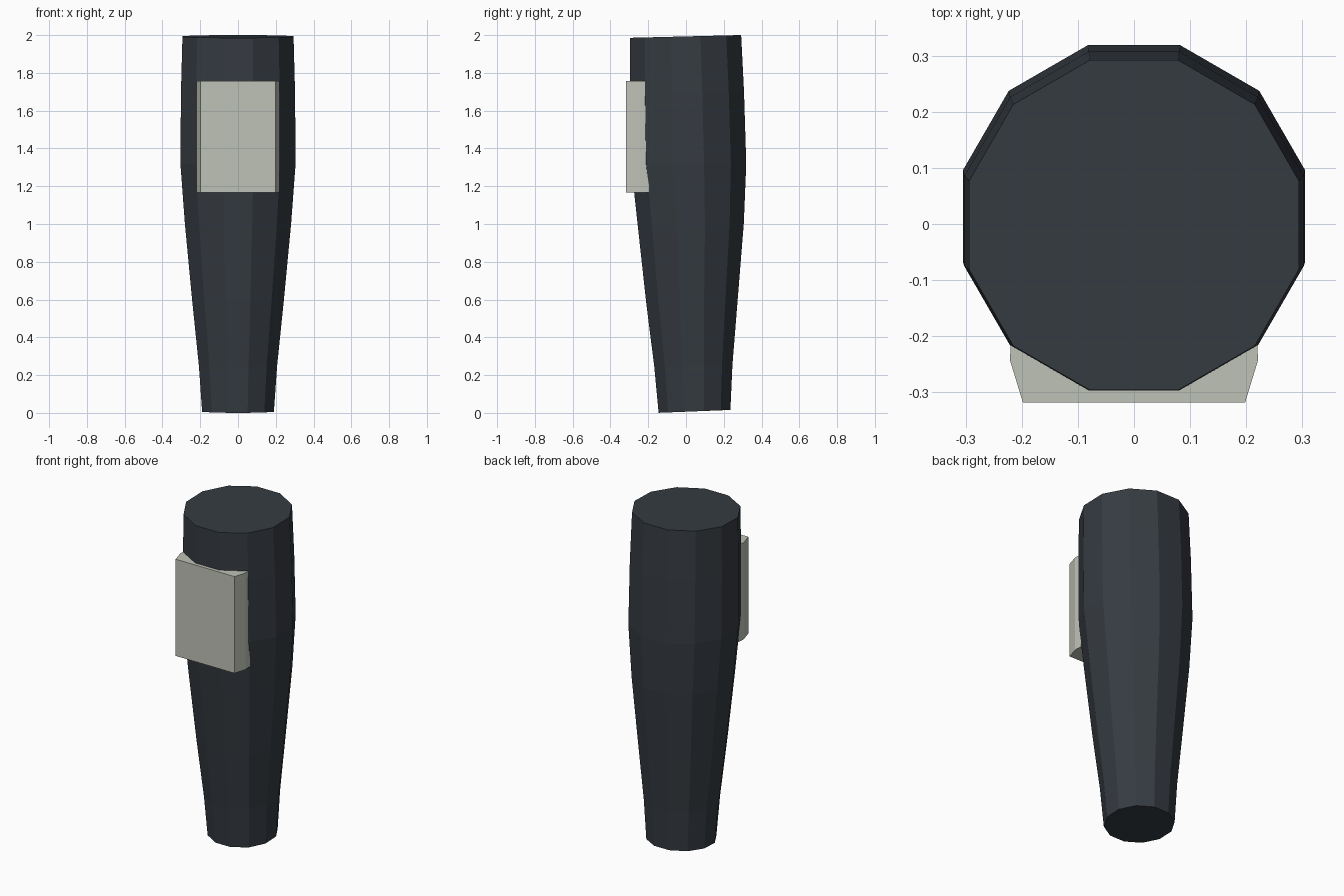
import bpy, bmesh, math

if "Cube" in bpy.data.objects:
    bpy.data.objects.remove(bpy.data.objects["Cube"])


def material(name, rgb):
    m = bpy.data.materials.new(name)
    m.diffuse_color = (*rgb, 1)
    m.use_nodes = True
    m.node_tree.nodes["Principled BSDF"].inputs["Base Color"].default_value = m.diffuse_color
    return m


def finish(name, bm, mat):
    bmesh.ops.recalc_face_normals(bm, faces=bm.faces[:])
    me = bpy.data.meshes.new(name)
    bm.to_mesh(me)
    bm.free()
    me.materials.append(mat)
    ob = bpy.data.objects.new(name, me)
    bpy.context.collection.objects.link(ob)
    return ob


def loft(bm, rings):
    """Skin a list of equal-length point rings and cap both ends."""
    loops = [[bm.verts.new(p) for p in ring] for ring in rings]
    n = len(loops[0])
    for a, b in zip(loops, loops[1:]):
        for i in range(n):
            j = (i + 1) % n
            bm.faces.new((a[i], a[j], b[j], b[i]))
    bm.faces.new(loops[0][::-1])
    bm.faces.new(loops[-1])


slate = material("dark slate", (0.036, 0.044, 0.054))
pale = material("pale grey", (0.52, 0.54, 0.47))

# Tapered twelve-sided body: height, y centre, flat-to-centre radius, tilt
SECTIONS = [
    (0.008, 0.045, 0.190, 0.04),
    (0.25, 0.039, 0.207, 0.03),
    (0.60, 0.031, 0.243, 0.02),
    (1.00, 0.025, 0.281, 0.01),
    (1.32, 0.014, 0.305, 0.0),
    (1.70, 0.005, 0.302, 0.01),
    (1.993, -0.002, 0.294, 0.025),
]
rings = []
for z, cy, r, tilt in SECTIONS:
    R = r / math.cos(math.radians(15))
    ring = []
    for k in range(12):
        a = math.radians(15 + 30 * k)
        y = R * math.sin(a)
        ring.append((R * math.cos(a), cy + y, z + tilt * y))
    rings.append(ring)
bm = bmesh.new()
loft(bm, rings)
finish("tapered_body", bm, slate)

# Raised front plate with flared sides, its back sunk into the body
half = [(0.198, -0.318), (0.221, -0.243), (0.219, -0.195)]
outline = half + [(-x, y) for x, y in reversed(half)]
bm = bmesh.new()
loft(bm, [[(x, y, z) for x, y in outline] for z in (1.167, 1.757)])
finish("front_plate", bm, pale)
